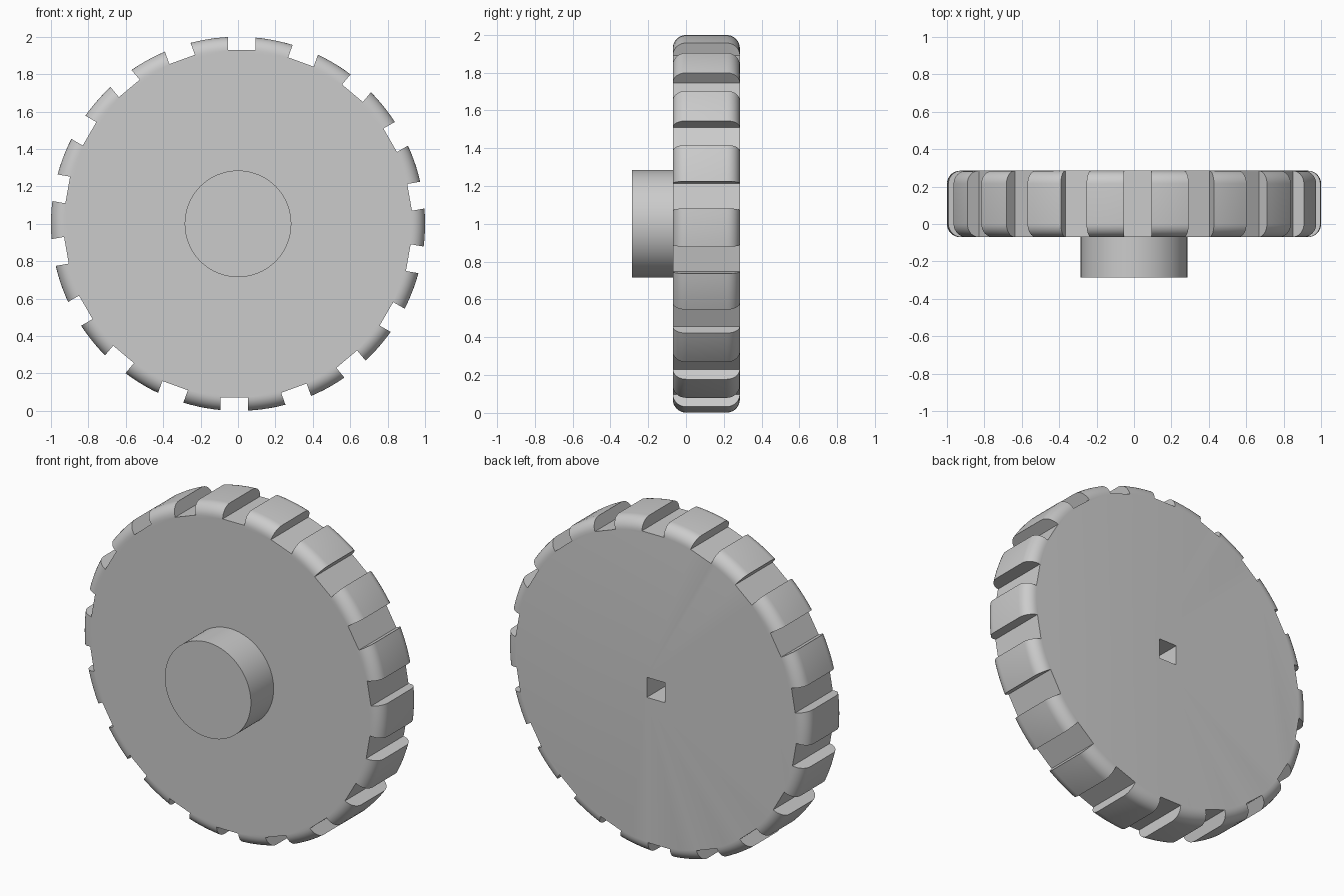
import bpy, bmesh, math
from mathutils import Matrix, Vector

if "Cube" in bpy.data.objects:
    bpy.data.objects.remove(bpy.data.objects["Cube"], do_unlink=True)

grey = bpy.data.materials.new("plain_grey")
grey.use_nodes = True
grey.diffuse_color = (0.6, 0.6, 0.6, 1)
grey.node_tree.nodes["Principled BSDF"].inputs["Base Color"].default_value = (0.6, 0.6, 0.6, 1)

FRONT, BACK, ROUND = -0.07, 0.285, 0.07
TEETH = 18
CENTRE = Vector((0, 0, 1))


def make_object(name, bm):
    bmesh.ops.recalc_face_normals(bm, faces=bm.faces)
    mesh = bpy.data.meshes.new(name)
    bm.to_mesh(mesh)
    bm.free()
    mesh.materials.append(grey)
    ob = bpy.data.objects.new(name, mesh)
    bpy.context.collection.objects.link(ob)
    return ob


def lathe(name, profile, segments):
    """Turn (radius, y) points about the y axis; the ends are closed by flat discs."""
    bm = bmesh.new()
    rings = []
    for r, y in profile:
        rings.append([bm.verts.new((r * math.sin(a), y, 1 + r * math.cos(a)))
                      for a in (2 * math.pi * i / segments for i in range(segments))])
    for low, high in zip(rings, rings[1:]):
        for i in range(segments):
            j = (i + 1) % segments
            bm.faces.new((low[i], low[j], high[j], high[i]))
    bm.faces.new(rings[0])
    bm.faces.new(rings[-1])
    return make_object(name, bm)


def add_box(bm, centre, size, turn=Matrix.Identity(4)):
    matrix = Matrix.Translation(CENTRE) @ turn @ Matrix.Translation(centre) @ Matrix.Diagonal((*size, 1))
    bmesh.ops.create_cube(bm, size=1, matrix=matrix)


def smooth(ob):
    bpy.ops.object.select_all(action="DESELECT")
    ob.select_set(True)
    bpy.context.view_layer.objects.active = ob
    bpy.ops.object.shade_smooth_by_angle(angle=math.radians(30))


# Wheel disc with rounded rims
arc = [math.pi / 2 * i / 8 for i in range(9)]
front_rim = [(1 - ROUND + ROUND * math.sin(a), FRONT + ROUND - ROUND * math.cos(a)) for a in arc]
back_rim = [(r, FRONT + BACK - y) for r, y in reversed(front_rim)]
wheel = lathe("wheel", front_rim + back_rim, 144)

# Cutter: tread notches, each slightly off centre, and the square axle socket
bm = bmesh.new()
for i in range(TEETH):
    turn = Matrix.Rotation(math.tau * i / TEETH, 4, "Y")
    add_box(bm, (0.02, 0.1, 1.028), (0.145, 0.8, 0.2), turn)
add_box(bm, (0, 0.19, 0), (0.12, 0.3, 0.12))
cutter = make_object("notch_cutter", bm)
cutter.hide_render = True

cut = wheel.modifiers.new("notches", "BOOLEAN")
cut.operation = "DIFFERENCE"
cut.solver = "EXACT"
cut.object = cutter
bpy.context.view_layer.objects.active = wheel
bpy.ops.object.modifier_apply(modifier=cut.name)
bpy.data.objects.remove(cutter, do_unlink=True)
smooth(wheel)

# Hub on the front
hub = lathe("hub", [(0.285, -0.285), (0.285, FRONT + 0.02)], 96)
smooth(hub)
